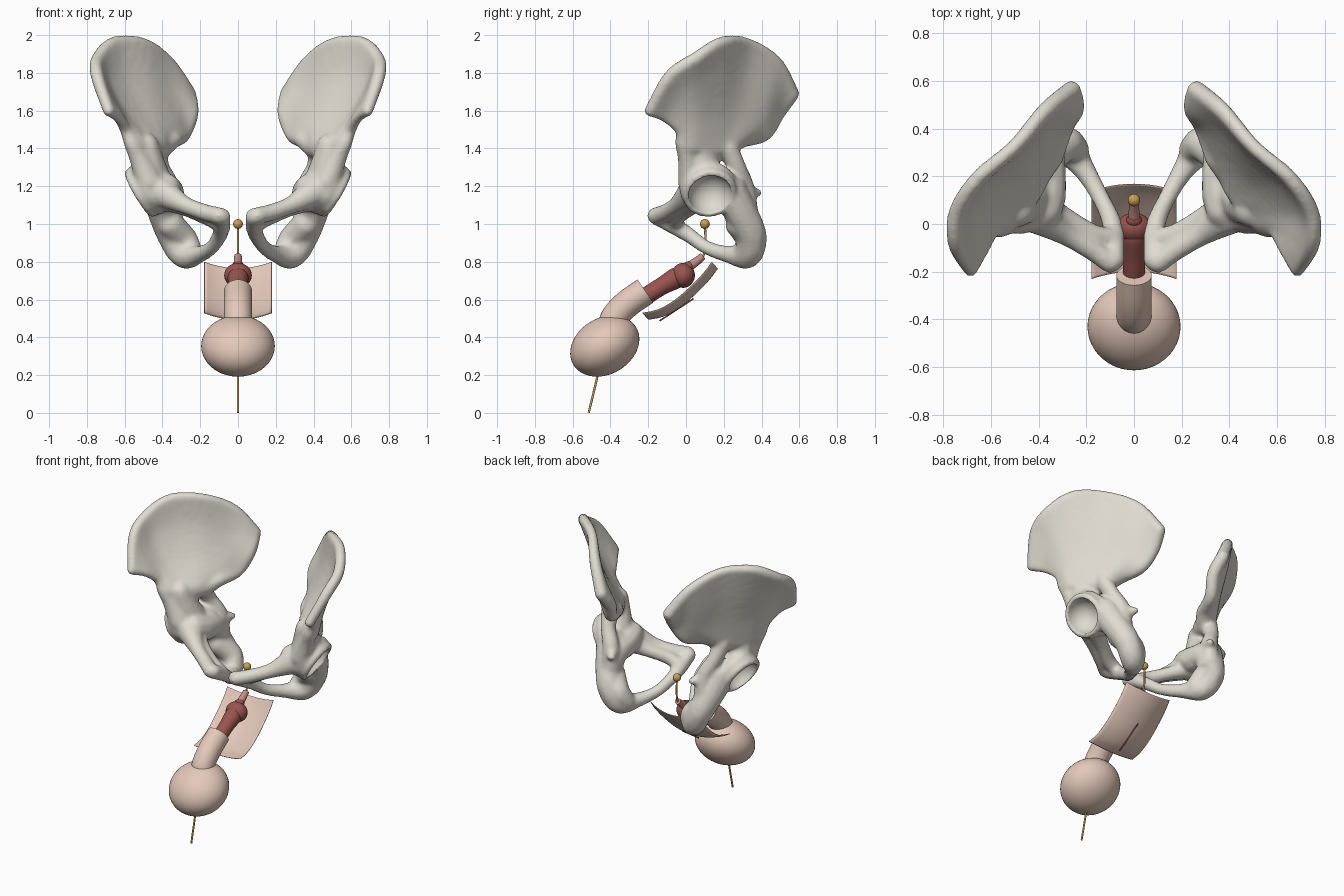
import bpy, bmesh, math
from mathutils import Vector, Matrix

if "Cube" in bpy.data.objects:
    bpy.data.objects.remove(bpy.data.objects["Cube"])


def material(name, rgb):
    m = bpy.data.materials.new(name)
    m.diffuse_color = (*rgb, 1)
    m.use_nodes = True
    m.node_tree.nodes["Principled BSDF"].inputs["Base Color"].default_value = m.diffuse_color
    return m


BONE = material("bone", (0.74, 0.71, 0.64))
SKIN = material("skin", (0.77, 0.58, 0.49))
RED = material("red_tissue", (0.32, 0.09, 0.08))
PINK = material("pink_tissue", (0.55, 0.27, 0.24))
GOLD = material("gold", (0.58, 0.36, 0.09))


def spline(pts, n):
    """Smooth curve through points of any dimension, n samples per span."""
    out = []
    for i in range(len(pts) - 1):
        p = [pts[max(i - 1, 0)], pts[i], pts[i + 1], pts[min(i + 2, len(pts) - 1)]]
        for k in range(n):
            t = k / n
            out.append(tuple(0.5 * (2 * b + (c - a) * t + (2 * a - 5 * b + 4 * c - d) * t * t
                                    + (3 * b - a - 3 * c + d) * t ** 3) for a, b, c, d in zip(*p)))
    return out + [tuple(pts[-1])]


def mesh_object(name, verts, faces, mat):
    me = bpy.data.meshes.new(name)
    me.from_pydata(verts, [], faces)
    me.materials.append(mat)
    ob = bpy.data.objects.new(name, me)
    bpy.context.collection.objects.link(ob)
    return ob


def activate(ob):
    bpy.ops.object.select_all(action='DESELECT')
    ob.select_set(True)
    bpy.context.view_layer.objects.active = ob


def smooth(ob):
    activate(ob)
    bpy.ops.object.shade_smooth_by_angle(angle=math.radians(50))


def ball(name, loc, scale, mat, tilt=0):
    bm = bmesh.new()
    bmesh.ops.create_uvsphere(bm, u_segments=48, v_segments=24, radius=1)
    bm.transform(Matrix.Translation(loc) @ Matrix.Rotation(tilt, 4, 'X') @ Matrix.Diagonal((*scale, 1)))
    ob = mesh_object(name, [], [], mat)
    bm.to_mesh(ob.data)
    bm.free()
    smooth(ob)
    return ob


def tube(name, pts, mat, n=8, sides=32):
    """Round tube in the x = 0 plane through (y, z, radius) points."""
    path = spline(pts, n)
    verts, faces = [], []
    for i, (y, z, r) in enumerate(path):
        a, b = path[max(i - 1, 0)], path[min(i + 1, len(path) - 1)]
        d = Vector((0, b[0] - a[0], b[1] - a[1])).normalized()
        side = Vector((0, -d.z, d.y))
        for k in range(sides):
            t = 2 * math.pi * k / sides
            verts.append(Vector((0, y, z)) + r * (math.cos(t) * Vector((1, 0, 0)) + math.sin(t) * side))
        if i:
            o = (i - 1) * sides
            faces += [(o + k, o + (k + 1) % sides, o + sides + (k + 1) % sides, o + sides + k)
                      for k in range(sides)]
    faces += [tuple(range(sides))[::-1], tuple(range(len(verts) - sides, len(verts)))]
    ob = mesh_object(name, verts, faces, mat)
    smooth(ob)
    return ob


# Hip bone: blobs (x, y, z, radius), later fused into one skin
blobs = []

# iliac wing: rows from the crest down to the neck, each from front to back
wing = [
    [(.685, -.19, 1.60, .032), (.745, -.085, 1.78, .036), (.742, .05, 1.875, .036), (.655, .19, 1.96, .034),
     (.50, .325, 1.955, .032), (.37, .475, 1.855, .037), (.262, .56, 1.69, .042)],
    [(.635, -.11, 1.565, .028), (.68, -.05, 1.67, .022), (.685, .05, 1.74, .017), (.615, .17, 1.78, .017),
     (.48, .30, 1.77, .024), (.36, .43, 1.69, .04), (.25, .485, 1.59, .044)],
    [(.595, -.03, 1.50, .032), (.61, 0, 1.55, .03), (.60, .06, 1.58, .027), (.54, .15, 1.59, .028),
     (.45, .25, 1.58, .037), (.36, .36, 1.55, .047), (.29, .41, 1.475, .042)],
    [(.565, -.02, 1.43, .04), (.54, .02, 1.42, .06), (.51, .06, 1.41, .065), (.48, .10, 1.41, .07),
     (.44, .16, 1.41, .07), (.41, .21, 1.41, .065), (.34, .27, 1.445, .042)],
]
for column in zip(*[spline(row, 10) for row in wing]):
    blobs += spline(column, 10)

chains = [
    # neck above the socket: middle, back edge and front edge
    [(.49, .06, 1.41, .075), (.475, .08, 1.32, .09), (.46, .12, 1.19, .125)],
    [(.43, .22, 1.40, .06), (.41, .27, 1.30, .05), (.36, .31, 1.19, .055), (.36, .32, 1.06, .065)],
    [(.565, -.02, 1.43, .04), (.52, .01, 1.34, .055), (.47, .03, 1.22, .075)],
    # inner wall behind the socket
    [(.38, .06, 1.19, .08), (.37, .14, 1.16, .09), (.365, .25, 1.14, .08), (.37, .30, 1.06, .08)],
    # ischium, tuberosity and lower ramus
    [(.42, .22, 1.18, .10), (.39, .29, 1.06, .09), (.345, .345, .94, .084), (.285, .325, .838, .075),
     (.21, .23, .838, .048), (.14, .11, .875, .038), (.095, .01, .945, .042), (.085, -.08, 1.0, .048)],
    [(.36, .28, 1.0, .075), (.29, .335, .92, .075), (.25, .31, .85, .065)],
    # upper ramus, pubic body and their inner ridge
    [(.42, .05, 1.18, .09), (.29, -.04, 1.105, .05), (.18, -.105, 1.063, .046), (.10, -.16, 1.043, .047)],
    [(.40, .08, 1.14, .07), (.28, .02, 1.085, .045), (.17, -.045, 1.04, .046), (.09, -.06, 1.0, .046)],
    [(.085, -.15, 1.038, .048), (.085, -.05, .985, .048)],
    # ischial spine
    [(.37, .28, 1.17, .06), (.31, .378, 1.165, .025)],
]
for chain in chains:
    blobs += spline(chain, 14)

# socket rim
socket = Vector((.515, .125, 1.165))
facing = Vector((.85, .12, -.5)).normalized()
turn = facing.to_track_quat('Z', 'Y')
for k in range(48):
    t = 2 * math.pi * k / 48
    for radius, back, r in ((.123, 0, .024), (.105, -.05, .05)):
        blobs.append((*(socket + turn @ Vector((radius * math.cos(t), radius * math.sin(t), back))), r))

bm = bmesh.new()
bmesh.ops.create_icosphere(bm, subdivisions=2, radius=1)
unit = [v.co.copy() for v in bm.verts]
tris = [[v.index for v in f.verts] for f in bm.faces]
bm.free()
verts, faces = [], []
for x, y, z, r in blobs:
    o = len(verts)
    verts += [Vector((x, y, z)) + u * r for u in unit]
    faces += [[o + i for i in f] for f in tris]
hip = mesh_object("hip_bones", verts, faces, BONE)

cutter = ball("socket_cutter", socket + facing * .025, (.115,) * 3, BONE)
cutter.hide_render = True
remesh = hip.modifiers.new("fuse", 'REMESH')
remesh.mode = 'VOXEL'
remesh.voxel_size = .012
cut = hip.modifiers.new("socket", 'BOOLEAN')
cut.operation, cut.object, cut.solver = 'DIFFERENCE', cutter, 'EXACT'
soft = hip.modifiers.new("soften", 'SMOOTH')
soft.factor, soft.iterations = .5, 7
mirror = hip.modifiers.new("other_side", 'MIRROR')
mirror.use_mirror_merge = False
activate(hip)
for m in list(hip.modifiers):
    bpy.ops.object.modifier_apply(modifier=m.name)
bpy.data.objects.remove(cutter)
activate(hip)
bpy.ops.object.shade_smooth()

# soft tissue
ball("scrotum", (0, -.43, .354), (.195, .194, .149), SKIN, math.radians(31))
tube("shaft", [(-.395, .40, .074), (-.385, .49, .074), (-.32, .57, .074), (-.215, .645, .074)], SKIN)
tube("spongy_body", [(-.24, .60, .047), (-.13, .67, .047), (-.05, .715, .055), (0, .745, .04)], RED)
ball("bulb", (0, -.015, .728), (.073, .062, .066), RED)
tube("membranous_urethra", [(-.01, .735, .028), (.02, .775, .025), (.06, .805, .022), (.09, .83, .02)], PINK)
ball("sphincter", (0, .015, .775), (.033, .028, .028), RED)

# guide wire with a bead at the top
tube("guide_wire", [(.10, 1.0, .006), (.095, .84, .006), (0, .745, .006), (-.215, .635, .006), (-.37, .53, .006),
                    (-.43, .38, .006), (-.47, .19, .006), (-.515, .001, .006)], GOLD, sides=12)
ball("bead", (0, .10, 1.0), (.026,) * 3, GOLD)

# curved skin patch with its incision line
verts, faces = [], []
patch = spline([(-.2, .495), (-.12, .512), (-.03, .562), (.06, .64), (.125, .708), (.167, .765)], 5)
COLS = 20
for i, (y, z) in enumerate(patch):
    for k in range(COLS + 1):
        s = 2 * k / COLS - 1
        verts.append((.178 * s, y - .03 * s * s, z + .034 * s * s))
        if i and k:
            a = i * (COLS + 1) + k
            faces.append((a, a - 1, a - COLS - 2, a - COLS - 1))
skin_patch = mesh_object("skin_patch", verts, faces, SKIN)
thick = skin_patch.modifiers.new("thickness", 'SOLIDIFY')
thick.thickness, thick.offset = .004, 0
smooth(skin_patch)
tube("incision", [(-.14, .487, .004), (.04, .605, .004)], RED, sides=12)
